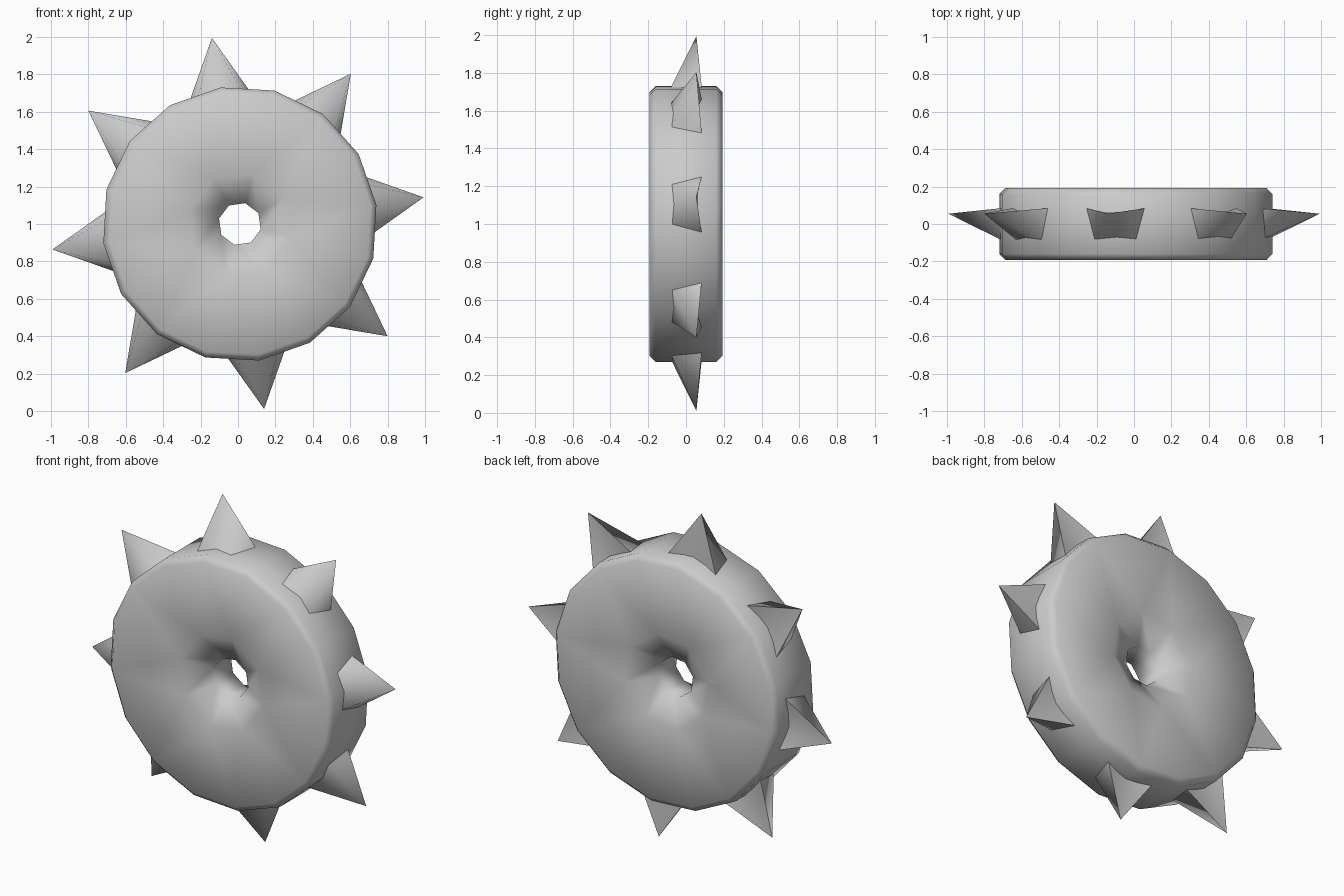
import bpy, bmesh
from math import cos, sin, radians

if "Cube" in bpy.data.objects:
    bpy.data.objects.remove(bpy.data.objects["Cube"])

OFFSET = radians(8)


def finish(name, bm, angle):
    bmesh.ops.recalc_face_normals(bm, faces=bm.faces)
    mesh = bpy.data.meshes.new(name)
    bm.to_mesh(mesh)
    bm.free()
    ob = bpy.data.objects.new(name, mesh)
    bpy.context.collection.objects.link(ob)
    bpy.ops.object.select_all(action='DESELECT')
    ob.select_set(True)
    bpy.context.view_layer.objects.active = ob
    bpy.ops.object.shade_smooth_by_angle(angle=radians(angle))
    return ob


# Wheel: rings of (sides, radius, y), 8-sided at the hole and 16-sided at the rim
half = [(8, 0.115, -0.08), (8, 0.28, -0.165), (16, 0.705, -0.193), (16, 0.737, -0.16)]
profile = half + [(n, r, -y) for n, r, y in reversed(half)]
bm = bmesh.new()
rings = []
for n, r, y in profile:
    start = OFFSET + radians(22.5)
    angles = [start + radians(360 / n * i) for i in range(n)]
    rings.append([bm.verts.new((0.01 + r * cos(a), y, 1.0 + r * sin(a))) for a in angles])
for i, a in enumerate(rings):
    b = rings[(i + 1) % len(rings)]
    if len(a) > len(b):
        a, b = b, a
    n, m = len(a), len(b)
    for k in range(n):
        a0, a1 = a[k], a[(k + 1) % n]
        if n == m:
            bm.faces.new((a0, a1, b[(k + 1) % m], b[k]))
        else:
            b0, b1, b2 = (b[(2 * k + j) % m] for j in range(3))
            bm.faces.new((a0, b1, b0))
            bm.faces.new((a0, a1, b1))
            bm.faces.new((a1, b2, b1))
finish("wheel", bm, 75)

# Spikes: leaning pyramids with a slightly hollow back, one every 45 degrees
base = [(-0.12, -0.09), (0.12, -0.09), (0.162, 0.085),
        (0.08, 0.066), (-0.08, 0.066), (-0.162, 0.085)]


def spike(name, a):
    def place(r, t, y):
        return (r * cos(a) - t * sin(a), y, 1.003 + r * sin(a) + t * cos(a))
    bm = bmesh.new()
    tip = bm.verts.new(place(1.002, 0, 0.055))
    ring = [bm.verts.new(place(0.69, t, y)) for t, y in base]
    for i, v in enumerate(ring):
        bm.faces.new((tip, v, ring[(i + 1) % len(ring)]))
    bm.faces.new(ring)
    finish(name, bm, 75)


for k in range(8):
    spike(f"spike_{k + 1}", OFFSET + radians(45 * k))
